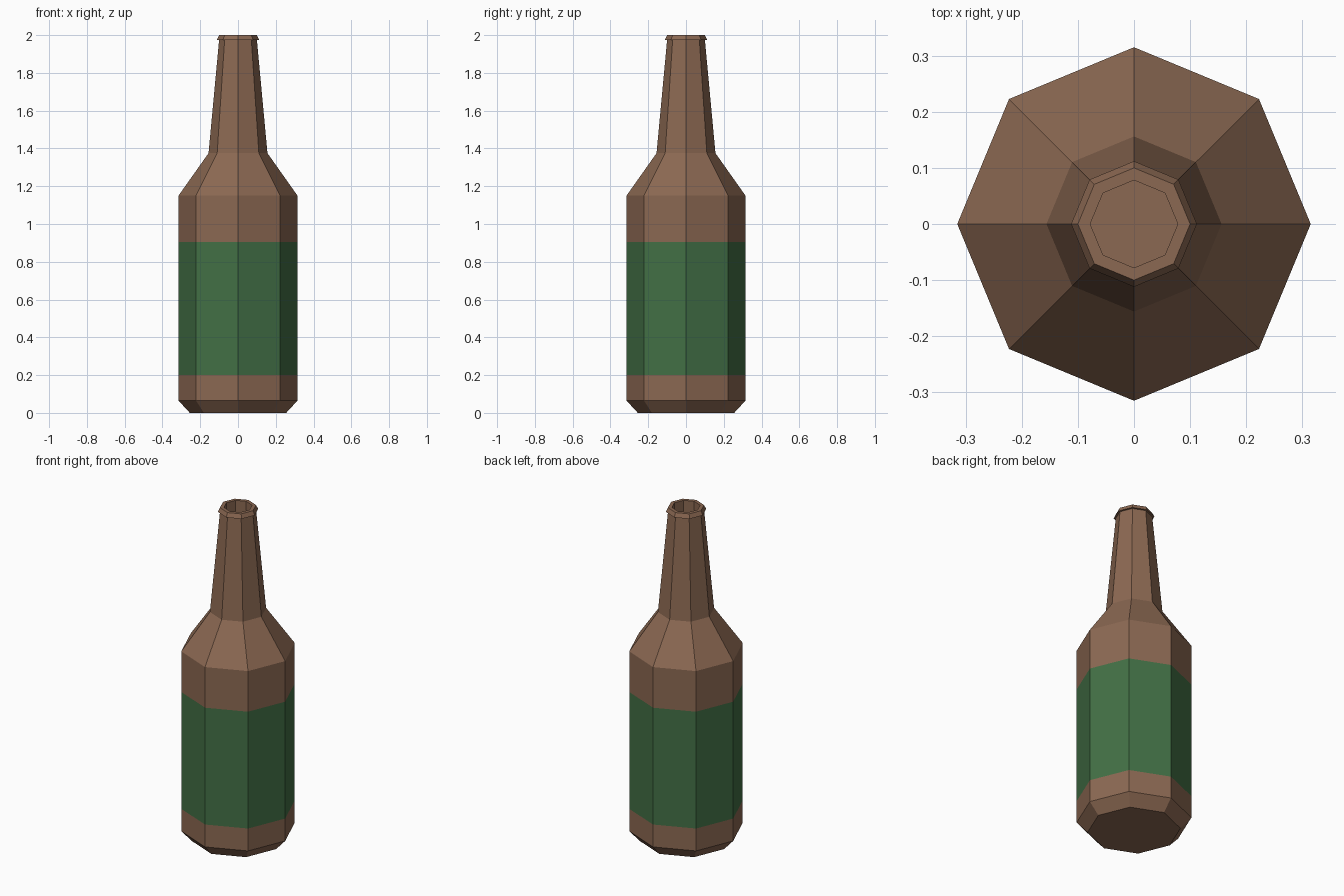
import bpy, bmesh, math

if "Cube" in bpy.data.objects:
    bpy.data.objects.remove(bpy.data.objects["Cube"])

SIDES = 8


def material(name, colour):
    m = bpy.data.materials.new(name)
    m.diffuse_color = (*colour, 1)
    m.use_nodes = True
    m.node_tree.nodes["Principled BSDF"].inputs["Base Color"].default_value = m.diffuse_color
    return m


def lathe(name, profile, mats, bands=()):
    """Eight-sided turned solid; profile is (radius, z) from bottom to top, ends capped."""
    bm = bmesh.new()
    rings = []
    for r, z in profile:
        rings.append([bm.verts.new((r * math.cos(math.tau * i / SIDES),
                                    r * math.sin(math.tau * i / SIDES), z))
                      for i in range(SIDES)])
    for k, (a, b) in enumerate(zip(rings, rings[1:])):
        for i in range(SIDES):
            j = (i + 1) % SIDES
            f = bm.faces.new((a[i], a[j], b[j], b[i]))
            f.material_index = 1 if k in bands else 0
    bm.faces.new(rings[0][::-1])
    bm.faces.new(rings[-1])
    mesh = bpy.data.meshes.new(name)
    bm.to_mesh(mesh)
    bm.free()
    for m in mats:
        mesh.materials.append(m)
    obj = bpy.data.objects.new(name, mesh)
    bpy.context.collection.objects.link(obj)
    return obj


brown = material("brown_glass", (0.26, 0.14, 0.085))
green = material("green_label", (0.055, 0.16, 0.06))

# Bottle outline: base bevel, body with label band, shoulder, neck, lip, mouth recess
outline = [
    (0.255, 0.0), (0.315, 0.065), (0.315, 0.20), (0.315, 0.905),
    (0.315, 1.15), (0.156, 1.375), (0.10, 1.975),
    (0.112, 1.975), (0.10, 2.0), (0.078, 2.0), (0.078, 1.85),
]
lathe("bottle", outline, [brown, green], bands=(2,))
